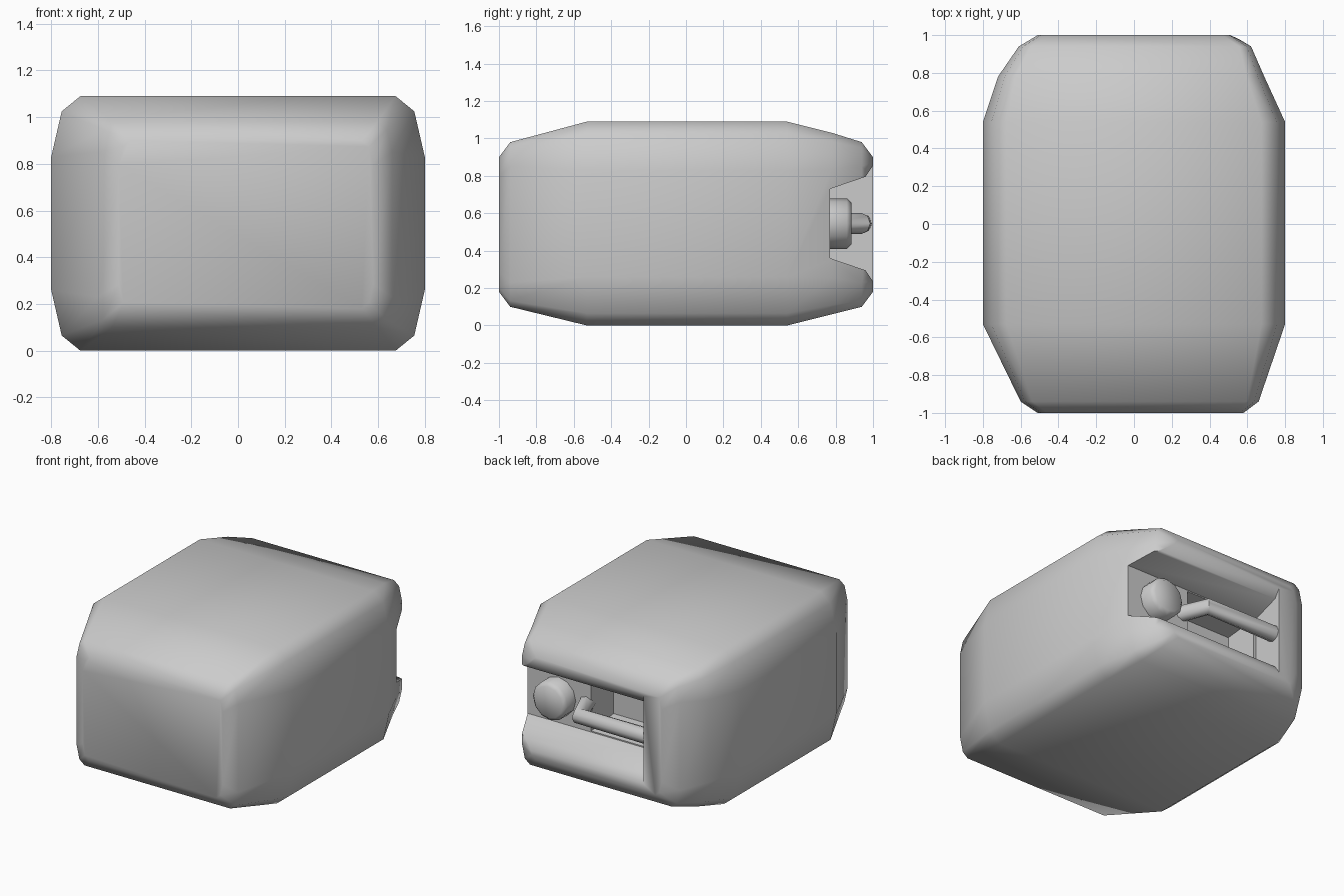
import bpy, bmesh, math

if "Cube" in bpy.data.objects:
    bpy.data.objects.remove(bpy.data.objects["Cube"])


def loft(name, rings):
    """Skin a list of equal-length point rings and close both ends."""
    bm = bmesh.new()
    vs = [[bm.verts.new(p) for p in r] for r in rings]
    n = len(rings[0])
    for a, b in zip(vs, vs[1:]):
        for i in range(n):
            j = (i + 1) % n
            bm.faces.new((a[i], a[j], b[j], b[i]))
    bm.faces.new(vs[0])
    bm.faces.new(vs[-1])
    bmesh.ops.recalc_face_normals(bm, faces=bm.faces)
    me = bpy.data.meshes.new(name)
    bm.to_mesh(me)
    bm.free()
    ob = bpy.data.objects.new(name, me)
    bpy.context.collection.objects.link(ob)
    return ob


def activate(ob):
    bpy.ops.object.select_all(action='DESELECT')
    ob.select_set(True)
    bpy.context.view_layer.objects.active = ob


def smooth(ob, angle=55):
    activate(ob)
    bpy.ops.object.shade_smooth_by_angle(angle=math.radians(angle))


def section(y, x0, x1, z0, z1, k):
    """Rectangle with three-point rounded corners, k scales the rounding."""
    cx, cz, hx, hz = (x0 + x1) / 2, (z0 + z1) / 2, (x1 - x0) / 2, (z1 - z0) / 2
    corner = [(0, .26), (.045, .065), (.125, 0)]
    pts = []
    for sx, sz in ((1, 1), (-1, 1), (-1, -1), (1, -1)):
        c = corner if sx * sz > 0 else corner[::-1]
        pts += [(cx + sx * (hx - a * k), y, cz + sz * (hz - b * k)) for a, b in c]
    return pts


# canister body, lofted front to back
body = loft("canister_body", [
    section(-1.0, -.51, .58, .18, .90, .4),
    section(-.94, -.60, .66, .10, .98, .5),
    section(-.53, -.80, .80, .00, 1.09, 1),
    section(.54, -.80, .80, .00, 1.09, 1),
    section(.78, -.72, .69, .06, 1.03, .75),
    section(.94, -.61, .62, .10, .98, .5),
    section(1.0, -.51, .52, .18, .90, .4)])


# flared recess open to the right, plus the finger pocket behind the handle
def recess_profile(x):
    half = [(.77, .185), (.96, .25), (1.0, .31), (1.1, .40)]
    return ([(x, y, .545 + h) for y, h in half]
            + [(x, y, .545 - h) for y, h in half[::-1]])


def pocket_profile(x):
    return [(x, y, .545 + h) for y, h in
            ((.52, -.15), (.80, -.18), (.80, .18), (.52, .15))]


cutters = [loft("recess_cutter", [recess_profile(-.37), recess_profile(1.0)]),
           loft("pocket_cutter", [pocket_profile(-.35), pocket_profile(.20)])]
for c in cutters:
    c.hide_render = True
    m = body.modifiers.new("cut", 'BOOLEAN')
    m.operation, m.solver, m.object = 'DIFFERENCE', 'EXACT', c
    activate(body)
    bpy.ops.object.modifier_apply(modifier=m.name)
    bpy.data.objects.remove(c, do_unlink=True)
smooth(body)


# screw cap
def circle(y, r, n=12):
    return [(.455 + r * math.cos(2 * math.pi * i / n), y,
             .545 + r * math.sin(2 * math.pi * i / n)) for i in range(n)]


smooth(loft("screw_cap", [circle(.74, .135), circle(.86, .135), circle(.885, .11)]))

# carrying handle, an eight-sided tube bent once
cu = bpy.data.curves.new("carry_handle", 'CURVE')
cu.dimensions = '3D'
cu.bevel_depth, cu.bevel_resolution, cu.use_fill_caps = .055, 2, True
path = [(.25, .74), (.17, .94), (-.42, .94)]
sp = cu.splines.new('POLY')
sp.points.add(len(path) - 1)
for p, (x, y) in zip(sp.points, path):
    p.co = (x, y, .545, 1)
handle = bpy.data.objects.new("carry_handle", cu)
bpy.context.collection.objects.link(handle)
activate(handle)
bpy.ops.object.convert(target='MESH')
smooth(bpy.context.view_layer.objects.active)
